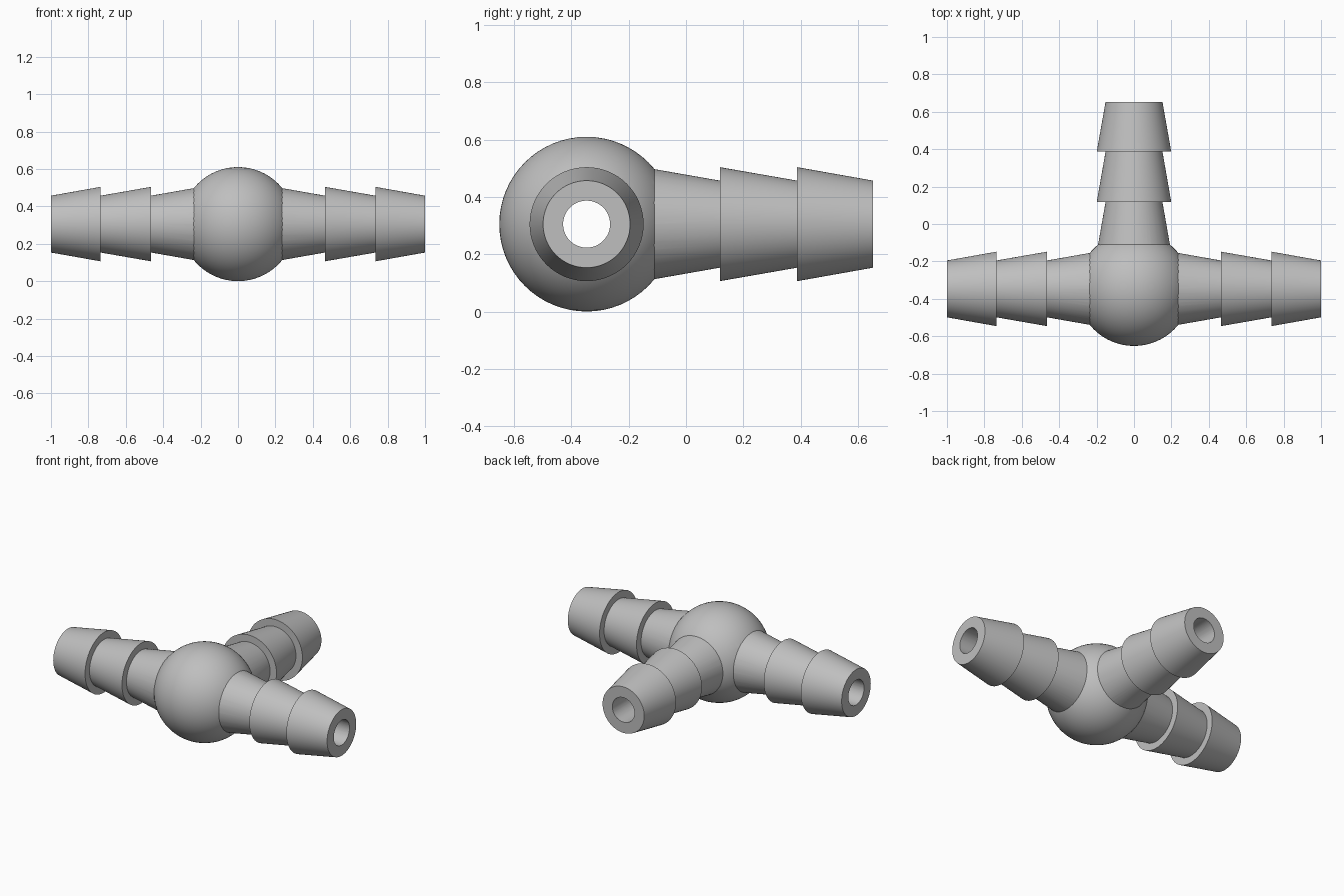
import bpy, bmesh, math
from mathutils import Matrix, Vector

default = bpy.data.objects.get("Cube")
if default:
    bpy.data.objects.remove(default, do_unlink=True)

SEGMENTS = 64
BALL_R = 0.305
CENTRE = Vector((0, -0.347, BALL_R))
TIP_R, BARB_R, BORE_R = 0.152, 0.199, 0.082

grey = bpy.data.materials.new("grey_plastic")
grey.use_nodes = True
colour = (0.52, 0.52, 0.52, 1)
grey.diffuse_color = colour
grey.node_tree.nodes["Principled BSDF"].inputs["Base Color"].default_value = colour


def add_object(name, bm):
    mesh = bpy.data.meshes.new(name)
    bmesh.ops.recalc_face_normals(bm, faces=bm.faces)
    bm.to_mesh(mesh)
    bm.free()
    mesh.materials.append(grey)
    obj = bpy.data.objects.new(name, mesh)
    bpy.context.collection.objects.link(obj)
    return obj


def lathe(name, profile, angle):
    """Turn (distance, radius) points about +x, then aim the part by a turn about z."""
    bm = bmesh.new()
    verts = [bm.verts.new((t, 0, r)) for t, r in profile]
    edges = [bm.edges.new(pair) for pair in zip(verts, verts[1:])]
    bmesh.ops.spin(bm, geom=verts + edges, axis=(1, 0, 0), cent=(0, 0, 0),
                   angle=math.tau, steps=SEGMENTS, use_duplicate=False)
    bmesh.ops.remove_doubles(bm, verts=bm.verts, dist=1e-5)
    bm.transform(Matrix.Translation(CENTRE) @ Matrix.Rotation(angle, 4, "Z"))
    return add_object(name, bm)


# Central ball
bm = bmesh.new()
bmesh.ops.create_uvsphere(bm, u_segments=SEGMENTS, v_segments=SEGMENTS // 2, radius=BALL_R)
bm.transform(Matrix.Translation(CENTRE))
fitting = add_object("hose_tee_fitting", bm)

# Three barbed arms, each a row of tapered rings
arm_profile = [(0.1, 0), (0.1, TIP_R), (0.197, TIP_R)]
for start, end in ((0.197, 0.465), (0.465, 0.735), (0.735, 1.0)):
    arm_profile += [(start, BARB_R), (end, TIP_R)]
arm_profile.append((1.0, 0))
angles = {"left": 0, "back": math.pi / 2, "right": math.pi}
arms = [lathe(side + "_arm", arm_profile, a) for side, a in angles.items()]


# Bores: one straight through and one branch from the middle
def bore(name, start, radius, angle):
    return lathe(name, [(start, 0), (start, radius), (1.1, radius), (1.1, 0)], angle)


bores = [bore("through_bore", -1.1, BORE_R, 0),
         bore("branch_bore", 0, BORE_R - 0.001, math.pi / 2)]

# Merge the arms and cut the bores
bpy.context.view_layer.objects.active = fitting
for operation, parts in (("UNION", arms), ("DIFFERENCE", bores)):
    for part in parts:
        part.hide_render = True
        mod = fitting.modifiers.new(part.name, "BOOLEAN")
        mod.operation = operation
        mod.solver = "EXACT"
        mod.object = part
        bpy.ops.object.modifier_apply(modifier=mod.name)
        bpy.data.objects.remove(part, do_unlink=True)

# Smooth surfaces with crisp barb edges
bpy.ops.object.select_all(action="DESELECT")
fitting.select_set(True)
bpy.ops.object.shade_smooth_by_angle(angle=math.radians(25))
